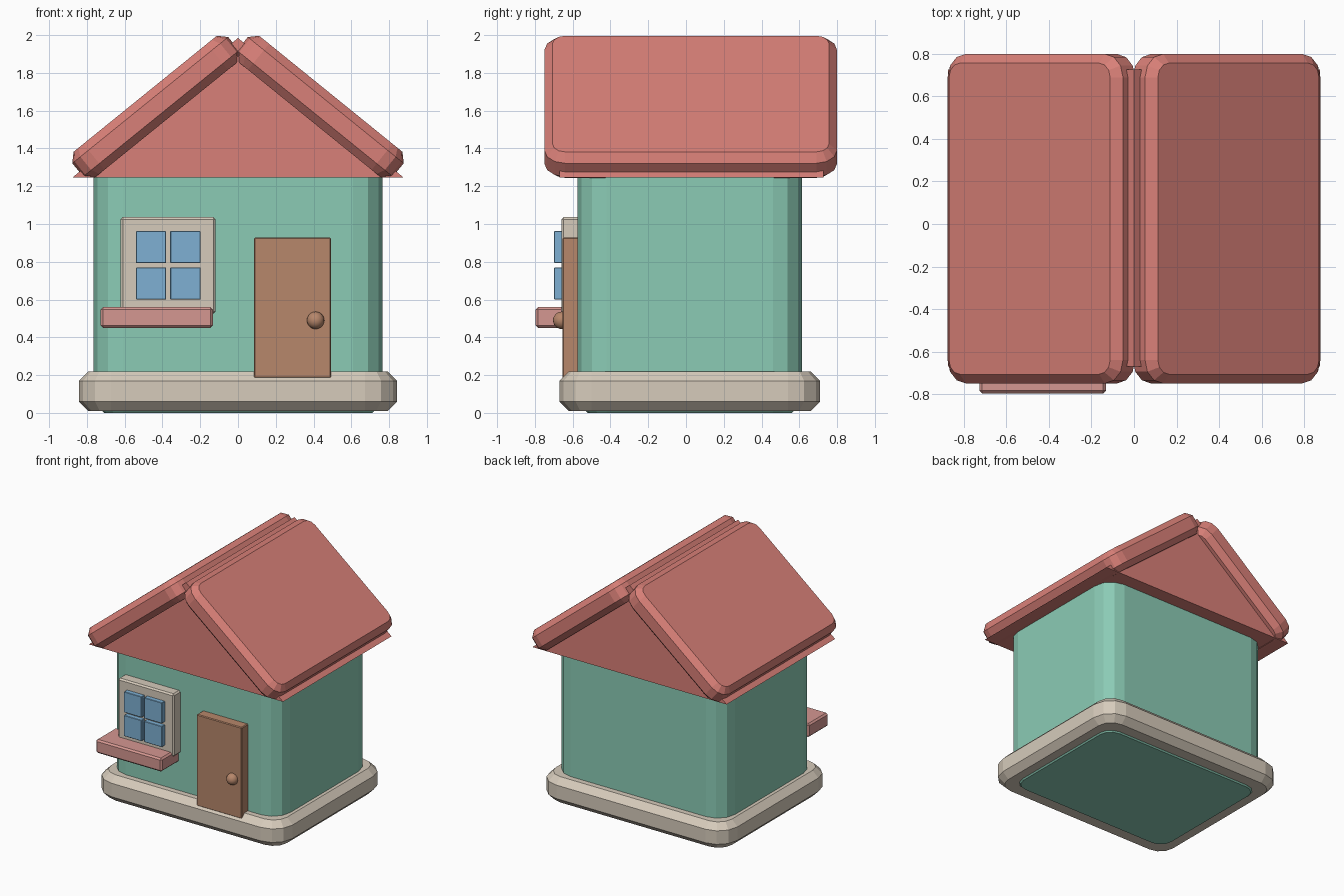
import bpy, bmesh, math

if "Cube" in bpy.data.objects:
    bpy.data.objects.remove(bpy.data.objects["Cube"])


def material(name, r, g, b):
    """Flat colour from 0-255 display values, stored as linear."""
    m = bpy.data.materials.new(name)
    lin = [((v / 255 + 0.055) / 1.055) ** 2.4 for v in (r, g, b)]
    m.diffuse_color = (*lin, 1)
    m.use_nodes = True
    m.node_tree.nodes["Principled BSDF"].inputs["Base Color"].default_value = m.diffuse_color
    return m


TEAL = material("teal_wall", 139, 203, 181)
RED = material("roof_red", 217, 128, 120)
STONE = material("pale_stone", 214, 203, 187)
WOOD = material("door_brown", 183, 135, 107)
GLASS = material("glass_blue", 126, 176, 212)
PINK = material("sill_pink", 213, 151, 145)


def finish(name, bm, mat):
    bmesh.ops.recalc_face_normals(bm, faces=bm.faces)
    mesh = bpy.data.meshes.new(name)
    bm.to_mesh(mesh)
    bm.free()
    mesh.materials.append(mat)
    ob = bpy.data.objects.new(name, mesh)
    bpy.context.collection.objects.link(ob)
    return ob


def rounded_slab(name, size, centre, radius, chamfer, mat, segments=3):
    """Box with rounded upright corners and chamfered top and bottom rims."""
    bm = bmesh.new()
    hx, hy, hz = (s / 2 for s in size)
    levels = [(-hz, chamfer), (-hz + chamfer, 0), (hz - chamfer, 0), (hz, chamfer)]
    rings = []
    for z, inset in levels:
        ring = []
        for corner, (sx, sy) in enumerate([(1, 1), (-1, 1), (-1, -1), (1, -1)]):
            for i in range(segments + 1):
                a = (corner + i / segments) * math.pi / 2
                r = radius - inset
                ring.append(bm.verts.new((sx * (hx - radius) + r * math.cos(a),
                                          sy * (hy - radius) + r * math.sin(a), z)))
        rings.append(ring)
    n = len(rings[0])
    for low, high in zip(rings, rings[1:]):
        for i in range(n):
            j = (i + 1) % n
            bm.faces.new((low[i], low[j], high[j], high[i]))
    bm.faces.new(rings[0])
    bm.faces.new(rings[-1])
    ob = finish(name, bm, mat)
    ob.location = centre
    return ob


def box(name, x, y, z, mat, bevel=0.0):
    """Box from (min, max) ranges, with optional chamfered edges."""
    bm = bmesh.new()
    bmesh.ops.create_cube(bm, size=1)
    for v in bm.verts:
        v.co = [lo + (c + 0.5) * (hi - lo) for c, (lo, hi) in zip(v.co, (x, y, z))]
    if bevel:
        bmesh.ops.bevel(bm, geom=bm.edges[:], offset=bevel, segments=1,
                        affect='EDGES', profile=0.5)
    return finish(name, bm, mat)


# Walls and plinth
rounded_slab("walls", (1.53, 1.19, 1.31), (0, 0.02, 0.655), 0.155, 0.055, TEAL)
rounded_slab("plinth", (1.685, 1.38, 0.21), (0, 0.02, 0.115), 0.17, 0.05, STONE)

# Gable prism under the roof
bm = bmesh.new()
ends = [[bm.verts.new((x, y, z)) for x, z in ((-0.875, 1.247), (0.875, 1.247), (0, 1.985))]
        for y in (-0.67, 0.727)]
for e in ends:
    bm.faces.new(e)
for i in range(3):
    j = (i + 1) % 3
    bm.faces.new((ends[0][i], ends[0][j], ends[1][j], ends[1][i]))
finish("gable", bm, RED)

# Two sloping roof panels
pitch = math.radians(39)
along, up = 0.681, 1.5335
for side, label in ((-1, "left"), (1, "right")):
    cx = along * math.cos(pitch) - up * math.sin(pitch)
    cz = along * math.sin(pitch) + up * math.cos(pitch)
    panel = rounded_slab("roof_panel_" + label, (1.062, 1.55, 0.177),
                         (-side * cx, 0.025, cz), 0.11, 0.043, RED)
    panel.rotation_euler.y = side * pitch
    panel.location.x = side * abs(cx)

# Door and knob
box("door", (0.085, 0.492), (-0.655, -0.5), (0.183, 0.928), WOOD, 0.006)
bm = bmesh.new()
bmesh.ops.create_uvsphere(bm, u_segments=20, v_segments=12, radius=0.046)
for f in bm.faces:
    f.smooth = True
finish("door_knob", bm, WOOD).location = (0.411, -0.658, 0.49)

# Window: frame, four panes and sill box
box("window_frame", (-0.622, -0.118), (-0.66, -0.5), (0.525, 1.036), STONE, 0.012)
for col, x in enumerate(((-0.54, -0.381), (-0.359, -0.198))):
    for row, z in enumerate(((0.6, 0.77), (0.793, 0.962))):
        box(f"window_pane_{row}_{col}", x, (-0.698, -0.64), z, GLASS, 0.003)
box("window_sill", (-0.728, -0.132), (-0.797, -0.54), (0.45, 0.56), PINK, 0.013)
